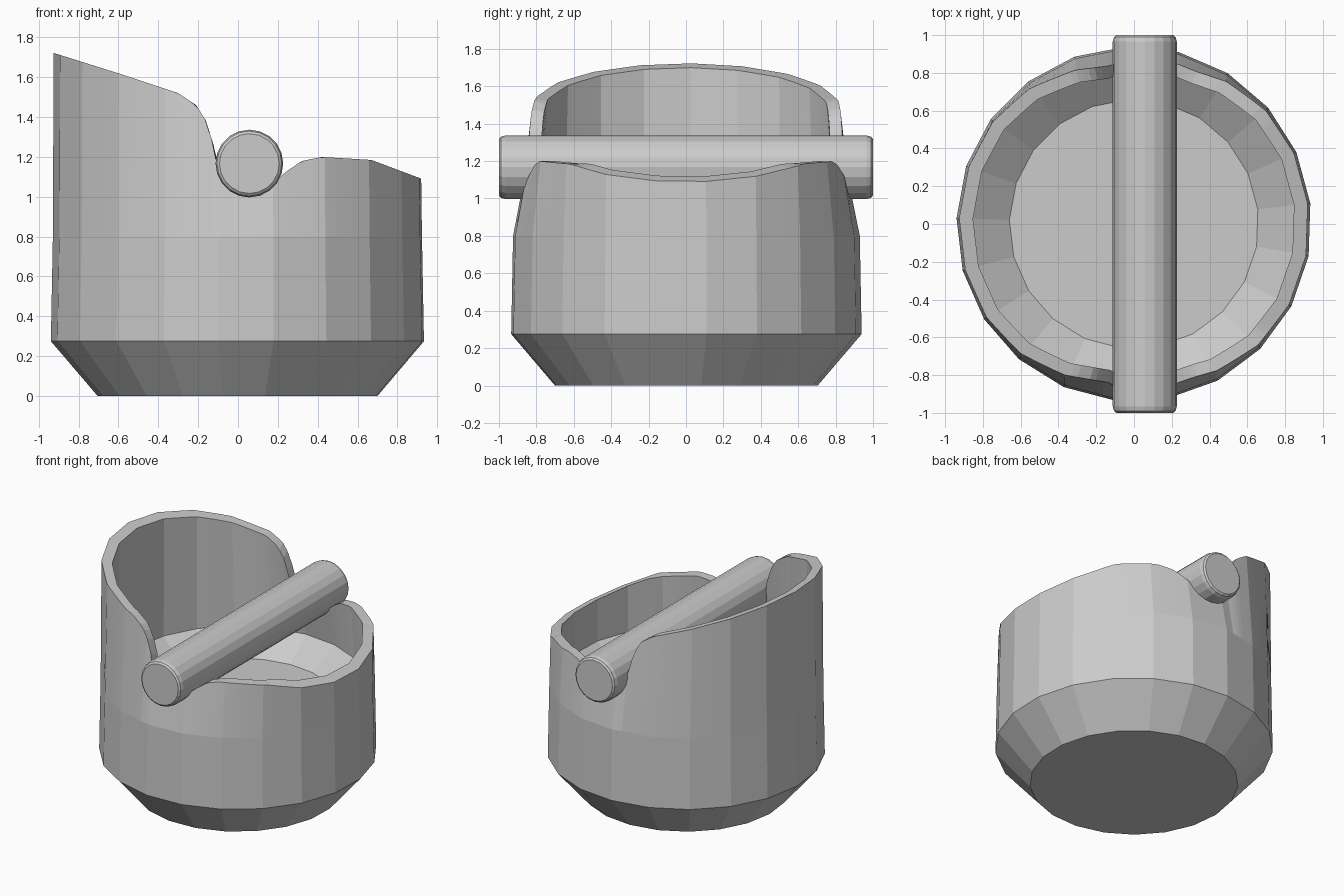
import bpy, bmesh, math
from mathutils import Vector

if "Cube" in bpy.data.objects:
    bpy.data.objects.remove(bpy.data.objects["Cube"])

SIDES, SUB = 21, 8
PHASE = math.radians(6.7)

# Rim height along x: tall back wall, notch for the bar, low lip
RIM = [(-0.95, 1.73), (-0.6, 1.62), (-0.3, 1.52), (-0.21, 1.46), (-0.16, 1.38),
       (-0.11, 1.22), (-0.095, 1.09), (-0.04, 1.03), (0.05, 1.0), (0.14, 1.03),
       (0.2, 1.09), (0.24, 1.125), (0.32, 1.18), (0.42, 1.2), (0.67, 1.185), (0.95, 1.08)]


def rim_height(x):
    for (x0, z0), (x1, z1) in zip(RIM, RIM[1:]):
        if x <= x1:
            return z0 + (z1 - z0) * (x - x0) / (x1 - x0)
    return RIM[-1][1]


def finish(name, bm):
    bmesh.ops.recalc_face_normals(bm, faces=bm.faces)
    me = bpy.data.meshes.new(name)
    bm.to_mesh(me)
    bm.free()
    ob = bpy.data.objects.new(name, me)
    bpy.context.collection.objects.link(ob)
    return ob


# Unit polygon outline, each straight side subdivided so the rim can curve
corners = [Vector((math.cos(PHASE + i * math.tau / SIDES),
                   math.sin(PHASE + i * math.tau / SIDES))) for i in range(SIDES)]
outline = [corners[i].lerp(corners[(i + 1) % SIDES], s / SUB)
           for i in range(SIDES) for s in range(SUB)]


def wall_point(p, r, z=None):
    """Point on the wall; z=None puts it on the rim. Walls pinch in beside the bar."""
    x, y = p.x * r, p.y * r
    if z is None:
        z = rim_height(x)
    pinch = 0.07 * min(max(z - 0.8, 0) / 0.35, 1.2) * p.y ** 4
    return (x, y * (1 - pinch), z)


# Cup: bottom, outer chamfer, wall, rim, inner wall, inner chamfer, floor
rings = [(0.705, 0), (0.94, 0.275), (0.93, 0.8), (0.926, None),
         (0.853, None), (0.855, 0.81), (0.66, 0.66)]
bm = bmesh.new()
loops = [[bm.verts.new(wall_point(p, r, z)) for p in outline] for r, z in rings]
n = len(outline)
for a, b in zip(loops, loops[1:]):
    for i in range(n):
        j = (i + 1) % n
        bm.faces.new((a[i], a[j], b[j], b[i]))
bm.faces.new(loops[0])
bm.faces.new(loops[-1])
finish("cup", bm)

# Knock bar resting in the notches, with rounded ends
bm = bmesh.new()
bar_profile = [(0.15, -1.0), (0.163, -0.99), (0.17, -0.965),
               (0.17, 0.965), (0.163, 0.99), (0.15, 1.0)]
BAR_SIDES = 20
loops = [[bm.verts.new((0.057 + r * math.cos(k * math.tau / BAR_SIDES), y,
                        1.167 + r * math.sin(k * math.tau / BAR_SIDES)))
          for k in range(BAR_SIDES)] for r, y in bar_profile]
for a, b in zip(loops, loops[1:]):
    for i in range(BAR_SIDES):
        j = (i + 1) % BAR_SIDES
        bm.faces.new((a[i], a[j], b[j], b[i]))
bm.faces.new(loops[0])
bm.faces.new(loops[-1])
finish("bar", bm)
